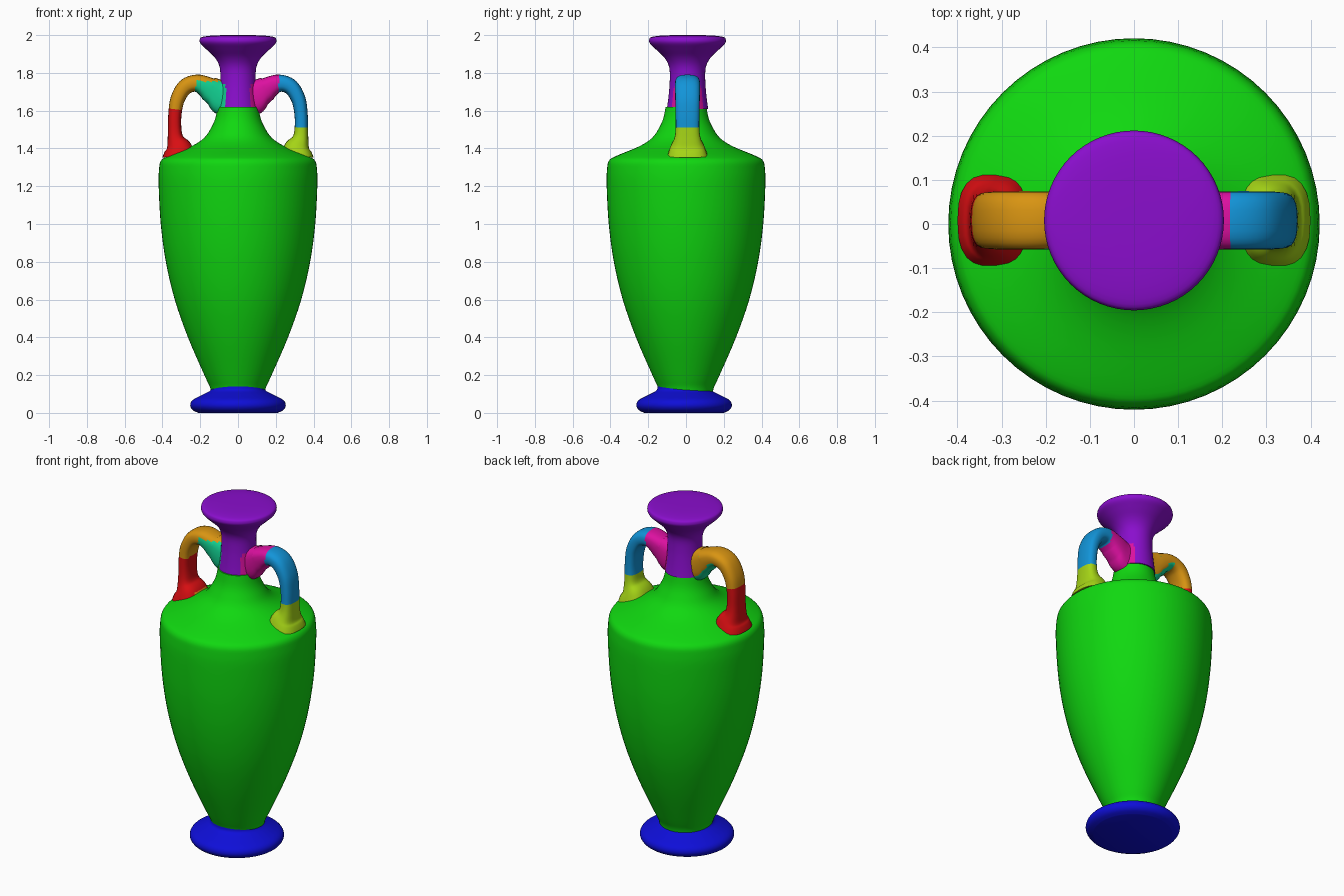
import bpy, bmesh, math

if "Cube" in bpy.data.objects:
    bpy.data.objects.remove(bpy.data.objects["Cube"], do_unlink=True)


def material(name, rgb):
    """Flat material from 0-255 display values, stored as linear."""
    lin = [((c / 255 + 0.055) / 1.055) ** 2.4 for c in rgb]
    mat = bpy.data.materials.new(name)
    mat.use_nodes = True
    mat.diffuse_color = (*lin, 1)
    bsdf = mat.node_tree.nodes["Principled BSDF"]
    bsdf.inputs["Base Color"].default_value = (*lin, 1)
    bsdf.inputs["Roughness"].default_value = 0.7
    return mat


GREEN = material("green", (16, 216, 16))
PURPLE = material("purple", (138, 14, 205))
BLUE = material("deep blue", (14, 14, 216))
ORANGE = material("orange", (216, 148, 18))
TEAL = material("teal", (18, 212, 148))
RED = material("red", (216, 14, 18))
SKY = material("sky blue", (18, 148, 216))
LIME = material("lime", (165, 212, 22))
PINK = material("magenta", (220, 16, 160))


def smooth_path(points, steps):
    """Catmull-Rom curve through tuples of any length."""
    pts = [points[0]] + points + [points[-1]]
    out = []
    for a, b, c, d in zip(pts, pts[1:], pts[2:], pts[3:]):
        for i in range(steps):
            t = i / steps
            out.append(tuple(
                0.5 * (2 * q + (r - p) * t + (2 * p - 5 * q + 4 * r - s) * t * t
                       + (3 * q - p - 3 * r + s) * t ** 3)
                for p, q, r, s in zip(a, b, c, d)))
    return out + [points[-1]]


def loft(name, rings, mats, rule=None):
    """Skin a list of closed rings, cap both ends, colour faces by rule."""
    bm = bmesh.new()
    loops = [[bm.verts.new(co) for co in ring] for ring in rings]
    n = len(loops[0])
    for lo, hi in zip(loops, loops[1:]):
        for i in range(n):
            j = (i + 1) % n
            bm.faces.new((lo[i], lo[j], hi[j], hi[i]))
    bm.faces.new(loops[0][::-1])
    bm.faces.new(loops[-1])
    bmesh.ops.recalc_face_normals(bm, faces=bm.faces[:])
    if rule:
        for f in bm.faces:
            f.material_index = rule(f.calc_center_median(), f.normal)
    mesh = bpy.data.meshes.new(name)
    bm.to_mesh(mesh)
    bm.free()
    obj = bpy.data.objects.new(name, mesh)
    bpy.context.collection.objects.link(obj)
    for m in mats:
        mesh.materials.append(m)
    bpy.ops.object.select_all(action='DESELECT')
    obj.select_set(True)
    bpy.context.view_layer.objects.active = obj
    bpy.ops.object.shade_smooth_by_angle(angle=math.radians(40))
    return obj


def lathe(name, profile, mats, y=0.0, rule=None, steps=4, sides=64):
    """Revolve (radius, height) points around the vertical axis."""
    angles = [2 * math.pi * i / sides for i in range(sides)]
    rings = [[(r * math.cos(a), y + r * math.sin(a), z) for a in angles]
             for r, z in smooth_path(profile, steps)]
    return loft(name, rings, mats, rule)


# Foot: low disc with a sloping top
lathe("foot", [(0.21, 0.0), (0.24, 0.015), (0.253, 0.04), (0.24, 0.068),
               (0.19, 0.095), (0.147, 0.118), (0.14, 0.14)], [BLUE], y=-0.01)

# Body: tapering belly, rounded shoulder and lower neck
lathe("body", [(0.142, 0.11), (0.15, 0.14), (0.178, 0.2), (0.265, 0.4),
               (0.335, 0.6), (0.382, 0.8), (0.409, 1.0), (0.42, 1.2),
               (0.418, 1.29), (0.408, 1.335), (0.37, 1.36), (0.25, 1.41),
               (0.18, 1.455), (0.142, 1.51), (0.12, 1.56), (0.108, 1.62)],
      [GREEN])


# Neck: narrow throat flaring to a closed lip, tinted beside the handles
def neck_colour(c, n):
    if c.x > 0.065 and c.z < 1.74:
        return 1
    if c.x < -0.065 and c.y < 0.03 and c.z < 1.74:
        return 2
    return 0


lathe("neck", [(0.109, 1.61), (0.1, 1.68), (0.094, 1.76), (0.097, 1.83),
               (0.122, 1.88), (0.168, 1.925), (0.198, 1.955), (0.203, 1.975),
               (0.19, 1.99), (0.13, 1.998), (0.05, 2.0)],
      [PURPLE, PINK, TEAL], y=0.008, rule=neck_colour)

# Handles: stations of x, z, half thickness, half width from neck to shoulder
STATIONS = [(0.05, 1.665, 0.1, 0.058), (0.105, 1.675, 0.088, 0.06),
            (0.16, 1.72, 0.06, 0.064), (0.22, 1.745, 0.046, 0.066),
            (0.28, 1.725, 0.042, 0.066), (0.32, 1.66, 0.038, 0.065),
            (0.334, 1.58, 0.035, 0.063), (0.335, 1.5, 0.036, 0.063),
            (0.33, 1.45, 0.044, 0.071), (0.315, 1.405, 0.07, 0.092),
            (0.31, 1.36, 0.09, 0.108)]


def handle(name, side, mats, rule, sides=24):
    path = smooth_path(STATIONS, 6)
    rings = []
    for k, (x, z, thick, wide) in enumerate(path):
        a, b = path[max(k - 1, 0)], path[min(k + 1, len(path) - 1)]
        dx, dz = b[0] - a[0], b[1] - a[1]
        length = math.hypot(dx, dz)
        nx, nz = -dz / length, dx / length
        if x < 0.15 and z > 1.6:          # keep the root upright at the neck
            nx, nz = nx * 0.4, 1.0
        ring = []
        for i in range(sides):
            t = 2 * math.pi * i / sides
            # rounded-rectangle cross-section
            u = math.copysign(abs(math.cos(t)) ** 0.75, math.cos(t)) * thick
            v = math.copysign(abs(math.sin(t)) ** 0.75, math.sin(t)) * wide
            ring.append((side * (x + nx * u), 0.008 + v, z + nz * u))
        rings.append(ring)
    return loft(name, rings, mats, rule)


def left_colour(c, n):
    if c.z < 1.515:
        return 0
    return 2 if c.x < 0.215 else 1


def right_colour(c, n):
    if c.z < 1.61 and c.x < -0.25:
        return 0
    underside = c.z < 1.755 and (c.y < 0.03 or n.z < -0.3)
    return 2 if c.x > -0.225 and underside else 1


handle("left_handle", 1, [LIME, SKY, PINK], left_colour)
handle("right_handle", -1, [RED, ORANGE, TEAL], right_colour)
